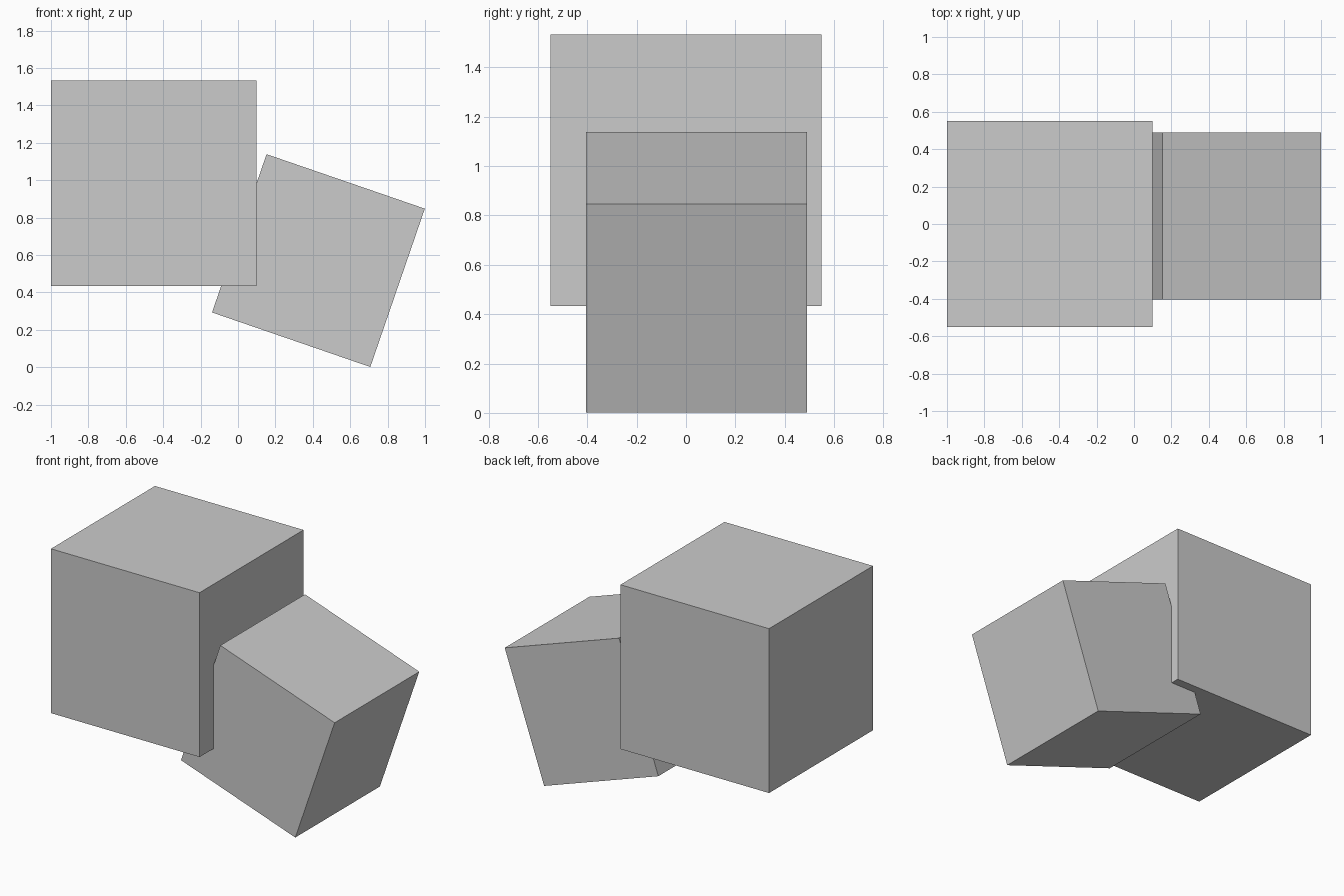
import bpy
from math import radians

if "Cube" in bpy.data.objects:
    bpy.data.objects.remove(bpy.data.objects["Cube"])


def cube(name, size, location, tilt=0.0):
    bpy.ops.mesh.primitive_cube_add(size=size, location=location,
                                    rotation=(0, radians(tilt), 0))
    bpy.context.object.name = name


# Large upright block
cube("large_block", 1.1, (-0.45, 0, 0.983))
# Smaller block, tipped on its lower edge and pushed into the large one
cube("tilted_block", 0.895, (0.43, 0.043, 0.57), 19)
